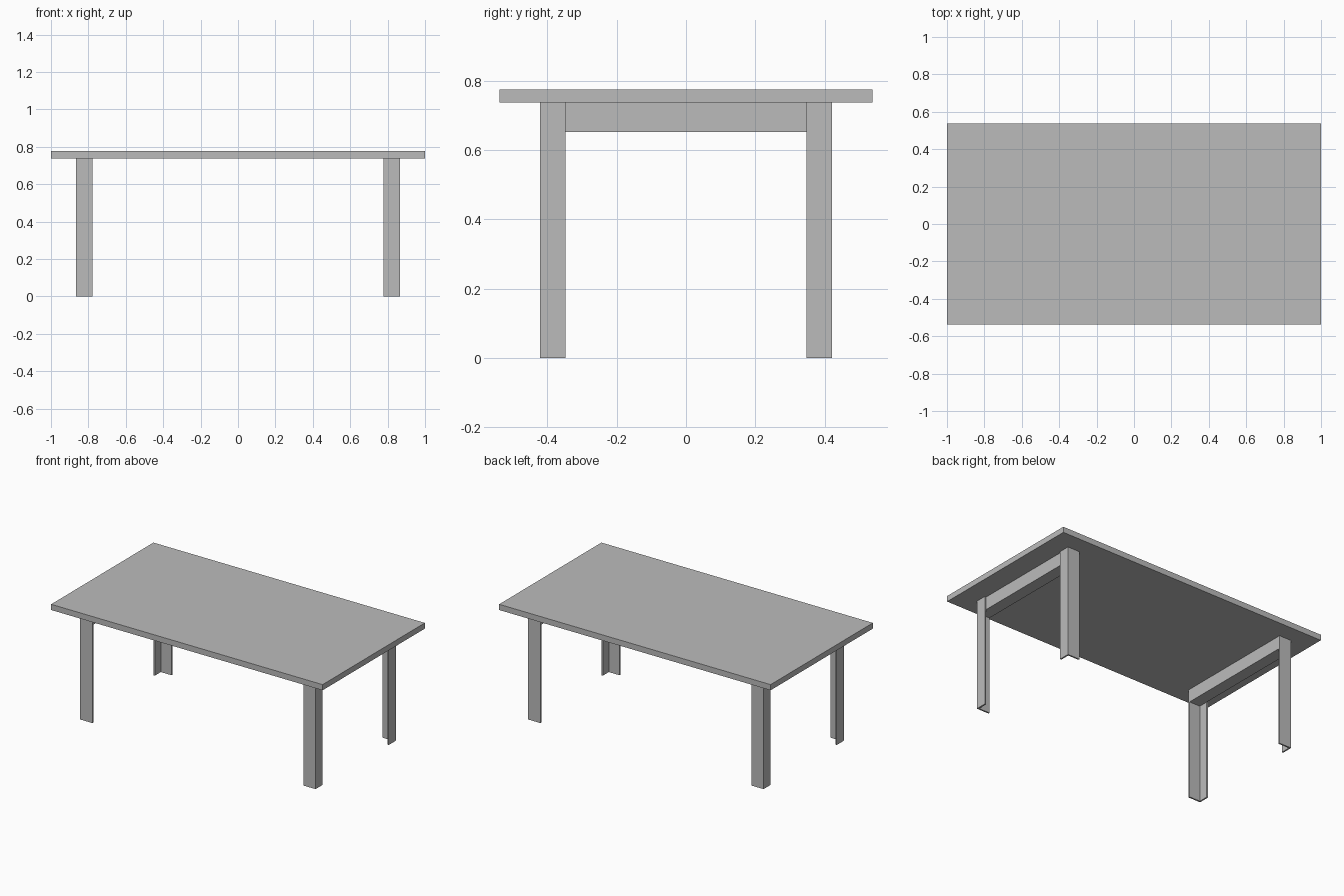
import bpy
import bmesh

cube = bpy.data.objects.get("Cube")
if cube:
    bpy.data.objects.remove(cube, do_unlink=True)

TOP_X, TOP_Y = 1.0, 0.538          # half sizes of the tabletop
UNDER, HEIGHT = 0.738, 0.776       # underside and top of the tabletop
OUT_X, OUT_Y = 0.867, 0.422        # outer corner of each leg
IN_X, IN_Y = 0.777, 0.348          # inner ends of the leg boards
BOARD = 0.01                       # leg board thickness
RAIL_Z = 0.652                     # underside of the end rails

grey = bpy.data.materials.new("plain grey")
grey.use_nodes = True
colour = (0.5, 0.5, 0.5, 1)
grey.diffuse_color = colour
grey.node_tree.nodes["Principled BSDF"].inputs["Base Color"].default_value = colour


def prism(name, outline, z0, z1):
    """Extrude a flat outline upwards from z0 to z1."""
    bm = bmesh.new()
    face = bm.faces.new([bm.verts.new((x, y, z0)) for x, y in outline])
    result = bmesh.ops.extrude_face_region(bm, geom=[face])
    raised = [v for v in result["geom"] if isinstance(v, bmesh.types.BMVert)]
    bmesh.ops.translate(bm, verts=raised, vec=(0, 0, z1 - z0))
    bmesh.ops.recalc_face_normals(bm, faces=bm.faces)
    mesh = bpy.data.meshes.new(name)
    bm.to_mesh(mesh)
    bm.free()
    mesh.materials.append(grey)
    obj = bpy.data.objects.new(name, mesh)
    bpy.context.collection.objects.link(obj)
    return obj


def rectangle(x0, x1, y0, y1):
    return [(x0, y0), (x1, y0), (x1, y1), (x0, y1)]


# Tabletop
prism("tabletop", rectangle(-TOP_X, TOP_X, -TOP_Y, TOP_Y), UNDER, HEIGHT)

# Angle-section legs, with the corner facing outwards
angle = [(OUT_X, OUT_Y), (IN_X, OUT_Y), (IN_X, OUT_Y - BOARD),
         (OUT_X - BOARD, OUT_Y - BOARD), (OUT_X - BOARD, IN_Y), (OUT_X, IN_Y)]

for side, sx in (("left", 1), ("right", -1)):
    for end, sy in (("front", -1), ("back", 1)):
        prism(f"{end}_{side}_leg", [(x * sx, y * sy) for x, y in angle], 0, UNDER)

    # End rail nested between the leg boards
    rail_y = OUT_Y - BOARD
    prism(f"{side}_end_rail",
          rectangle(sx * IN_X, sx * (OUT_X - BOARD), -rail_y, rail_y), RAIL_Z, UNDER)
